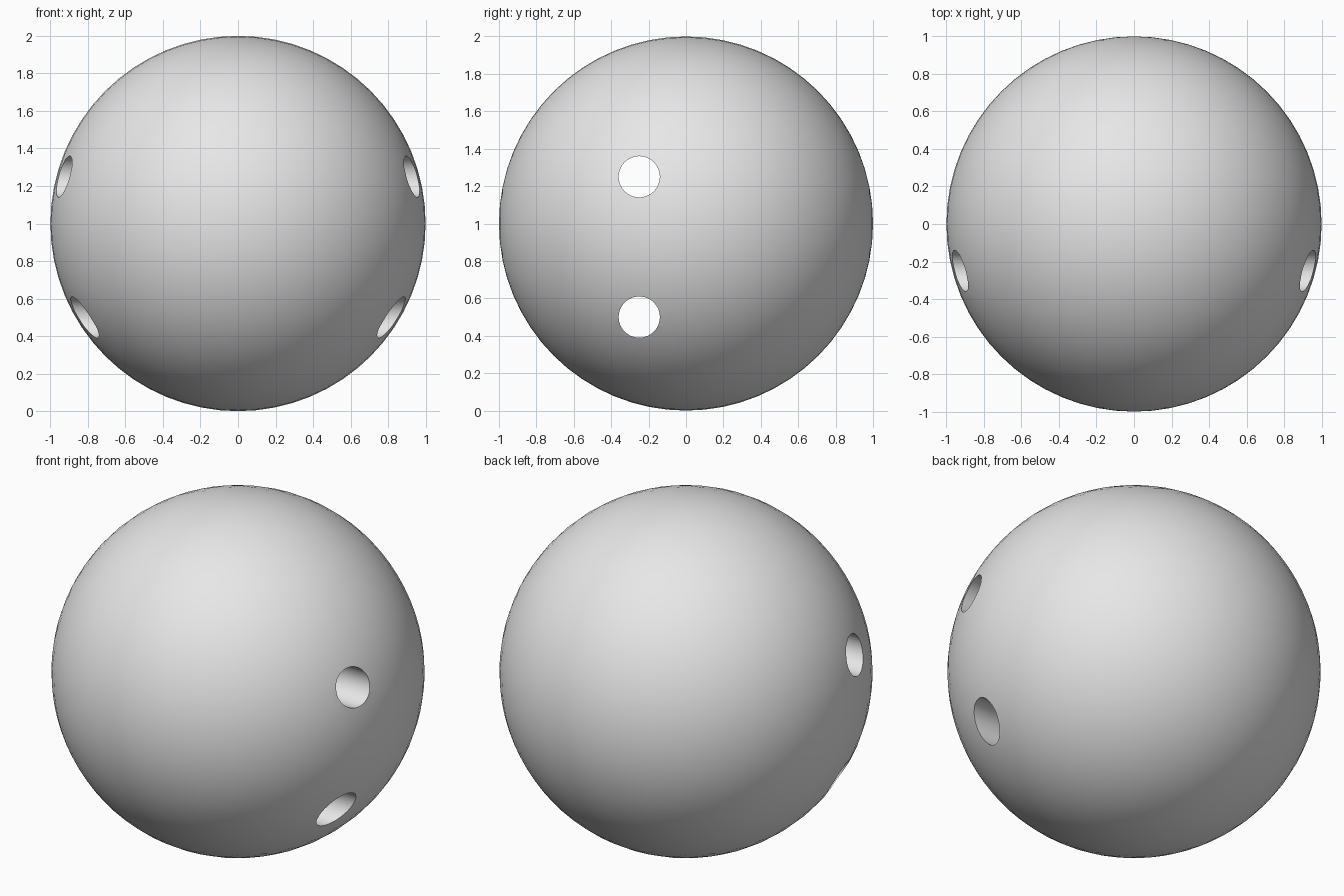
import bpy
import math

if "Cube" in bpy.data.objects:
    bpy.data.objects.remove(bpy.data.objects["Cube"])

# Plain grey material
grey = bpy.data.materials.new("light_grey")
grey.use_nodes = True
colour = (0.8, 0.8, 0.8, 1)
grey.diffuse_color = colour
grey.node_tree.nodes["Principled BSDF"].inputs["Base Color"].default_value = colour

# Solid ball, poles facing front and back
bpy.ops.mesh.primitive_uv_sphere_add(segments=64, ring_count=32, radius=1,
                                     location=(0, 0, 1),
                                     rotation=(math.pi / 2, 0, 0))
ball = bpy.context.object
ball.name = "drilled_ball"
ball.data.materials.append(grey)


# Round holes running straight through from side to side
def drill(y, z, radius=0.11):
    bpy.ops.mesh.primitive_cylinder_add(vertices=64, radius=radius, depth=3,
                                        location=(0, y, z),
                                        rotation=(0, math.pi / 2, 0))
    cutter = bpy.context.object
    cutter.name = "hole_cutter"
    cutter.hide_render = True
    cutter.data.materials.append(grey)
    hole = ball.modifiers.new("hole", 'BOOLEAN')
    hole.operation = 'DIFFERENCE'
    hole.solver = 'EXACT'
    hole.object = cutter
    bpy.context.view_layer.objects.active = ball
    bpy.ops.object.modifier_apply(modifier=hole.name)
    bpy.data.objects.remove(cutter)


for height in (1.25, 0.5):
    drill(-0.25, height)

# Smooth surface with crisp hole rims
bpy.ops.object.select_all(action='DESELECT')
ball.select_set(True)
bpy.context.view_layer.objects.active = ball
bpy.ops.object.shade_smooth_by_angle(angle=math.radians(25))
